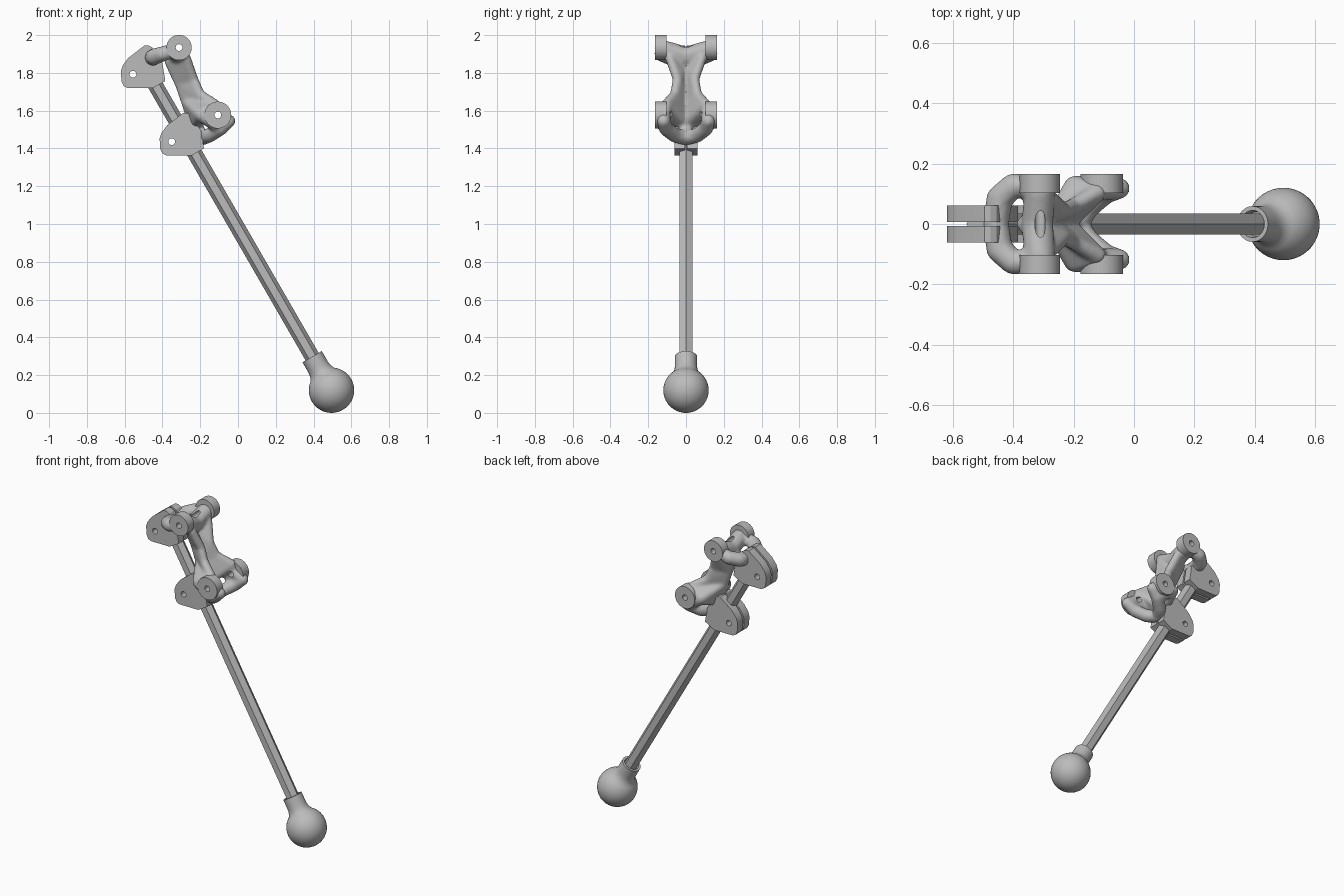
import bpy, bmesh, math
from mathutils import Vector, Matrix

if "Cube" in bpy.data.objects:
    bpy.data.objects.remove(bpy.data.objects["Cube"])

grey = bpy.data.materials.new("plain_grey")
grey.use_nodes = True
grey.diffuse_color = (0.5, 0.5, 0.5, 1)
grey.node_tree.nodes["Principled BSDF"].inputs["Base Color"].default_value = (0.5, 0.5, 0.5, 1)

STEP = Vector((0.205, 0, -0.357))        # upper joint to lower joint
BALL = Vector((0.495, 0, 0.12))
TILT = Matrix.Translation(BALL) @ Matrix.Rotation(math.radians(-30), 4, 'Y')


def finish(name, bm):
    bmesh.ops.recalc_face_normals(bm, faces=bm.faces)
    mesh = bpy.data.meshes.new(name)
    bm.to_mesh(mesh)
    bm.free()
    mesh.materials.append(grey)
    ob = bpy.data.objects.new(name, mesh)
    bpy.context.collection.objects.link(ob)
    return ob


def shade(ob, angle):
    bpy.ops.object.select_all(action='DESELECT')
    ob.select_set(True)
    bpy.context.view_layer.objects.active = ob
    bpy.ops.object.shade_smooth_by_angle(angle=math.radians(angle))


def apply_all(ob):
    dg = bpy.context.evaluated_depsgraph_get()
    mesh = bpy.data.meshes.new_from_object(ob.evaluated_get(dg))
    ob.modifiers.clear()
    ob.data = mesh


def disc(bm, centre, radius, depth, segments):
    m = Matrix.Translation(centre) @ Matrix.Rotation(math.pi / 2, 4, 'X')
    bmesh.ops.create_cone(bm, cap_ends=True, segments=segments, radius1=radius,
                          radius2=radius, depth=depth, matrix=m)


def prism(bm, outline, y0, y1, offset):
    rings = [[bm.verts.new(Vector((x, y, z)) + offset) for x, z in outline] for y in (y0, y1)]
    for ring in rings:
        bm.faces.new(ring)
    for i in range(len(outline)):
        bm.faces.new((rings[0][i - 1], rings[0][i], rings[1][i], rings[1][i - 1]))


def hull(bm, balls):
    """Add a convex skin around balls given as (x, y, z, radius)."""
    tmp = bmesh.new()
    for x, y, z, r in balls:
        bmesh.ops.create_icosphere(tmp, subdivisions=2, radius=r, matrix=Matrix.Translation((x, y, z)))
    points = [v.co.copy() for v in tmp.verts]
    tmp.clear()
    bmesh.ops.convex_hull(tmp, input=[tmp.verts.new(p) for p in points])
    tmp.verts.index_update()
    copies = {}
    for face in tmp.faces:
        for v in face.verts:
            if v.index not in copies:
                copies[v.index] = bm.verts.new(v.co)
        bm.faces.new([copies[v.index] for v in face.verts])
    tmp.free()


def chain(bm, balls):
    for a, b in zip(balls, balls[1:]):
        hull(bm, [a, b])


# Hexagonal rod
LENGTH = 1.93
bm = bmesh.new()
bmesh.ops.create_cone(bm, cap_ends=True, segments=6, radius1=0.04, radius2=0.04, depth=LENGTH,
                      matrix=TILT @ Matrix.Translation((0, 0, 0.1 + LENGTH / 2))
                      @ Matrix.Rotation(math.pi / 2, 4, 'Z'))
finish("hex_rod", bm)

# Ball knob with filleted collar, turned on the rod axis
R = 0.12
profile = [(R * math.sin(a), -R * math.cos(a)) for a in [math.radians(i * 7.5) for i in range(20)]]
profile += [(0.064, 0.113), (0.06, 0.13), (0.059, 0.15), (0.059, 0.205), (0.045, 0.205), (0.04, 0.18), (0, 0.18)]
bm = bmesh.new()
pts = [bm.verts.new((r, 0, z)) for r, z in profile]
edges = [bm.edges.new(p) for p in zip(pts, pts[1:])]
bmesh.ops.spin(bm, geom=pts + edges, cent=(0, 0, 0), axis=(0, 0, 1), angle=2 * math.pi, steps=48)
bmesh.ops.remove_doubles(bm, verts=bm.verts, dist=0.0005)
bm.transform(TILT)
shade(finish("ball_knob", bm), 40)

# Pin hole cutter for all joints
CLAMP_PIN = Vector((-0.556, 0, 1.793))
BOSS_PIN = Vector((-0.312, 0, 1.934))
bm = bmesh.new()
for pin in (CLAMP_PIN, BOSS_PIN):
    for k in range(2):
        disc(bm, pin + STEP * k, 0.018, 1, 20)
cutter = finish("pin_cutter", bm)
cutter.hide_render = True


def drill(ob, angle):
    mod = ob.modifiers.new("pins", 'BOOLEAN')
    mod.object = cutter
    mod.solver = 'EXACT'
    apply_all(ob)
    shade(ob, angle)


# Two split clamps around the rod
outline = [(-0.45, 1.72), (-0.385, 1.757), (-0.40, 1.85), (-0.455, 1.935), (-0.475, 1.945),
           (-0.495, 1.945), (-0.58, 1.88), (-0.61, 1.84), (-0.62, 1.81), (-0.617, 1.755),
           (-0.605, 1.73), (-0.585, 1.72)]
for k, level in enumerate(("upper", "lower")):
    bm = bmesh.new()
    for y in (-0.061, 0.006):
        prism(bm, outline, y, y + 0.055, STEP * k)
    drill(finish(level + "_clamp", bm), 25)

# Four pivot bosses
for k, level in enumerate(("upper", "lower")):
    bm = bmesh.new()
    for side in (-1, 1):
        disc(bm, BOSS_PIN + STEP * k + Vector((0, side * 0.134, 0)), 0.067 + 0.004 * k, 0.062, 40)
    drill(finish(level + "_bosses", bm), 30)

# Organic bracket: V-shaped web, upper yoke and lower legs, fused and smoothed
bm = bmesh.new()
spine = [(-0.36, 0, 1.86, 0.03), (-0.31, 0, 1.74, 0.025), (-0.275, 0, 1.65, 0.028), (-0.23, 0, 1.53, 0.035)]
for s in (-1, 1):
    rail = [(-0.275, s * 0.085, 1.88, 0.026), (-0.235, s * 0.045, 1.765, 0.026),
            (-0.2, s * 0.06, 1.685, 0.026), (-0.12, s * 0.105, 1.63, 0.03)]
    for i in range(3):
        hull(bm, rail[i:i + 2] + spine[i:i + 2])
    # Yoke round the rod and bar between the upper bosses
    chain(bm, [(-0.32, s * 0.125, 1.925, 0.036), (-0.40, s * 0.127, 1.9, 0.042), (-0.445, s * 0.085, 1.885, 0.045),
               (-0.458, 0, 1.875, 0.045)])
    chain(bm, [(-0.312, s * 0.11, 1.92, 0.052), (-0.32, 0, 1.885, 0.055)])
    # Shoulder at the lower boss and leg curling under it to the rod
    shoulder = (-0.195, s * 0.122, 1.58, 0.04)
    hull(bm, [rail[3], shoulder, spine[2], spine[3]])
    hull(bm, [rail[3], shoulder, (-0.12, s * 0.122, 1.53, 0.04)])
    chain(bm, [(-0.108, s * 0.12, 1.577, 0.042), (-0.048, s * 0.118, 1.545, 0.036), (-0.095, s * 0.105, 1.505, 0.04),
               (-0.15, s * 0.06, 1.47, 0.04), (-0.19, 0, 1.455, 0.04), spine[3]])
body = finish("organic_bracket", bm)
remesh = body.modifiers.new("fuse", 'REMESH')
remesh.mode = 'VOXEL'
remesh.voxel_size = 0.009
relax = body.modifiers.new("relax", 'SMOOTH')
relax.factor = 0.5
relax.iterations = 6
apply_all(body)
drill(body, 45)
bpy.data.objects.remove(cutter)
